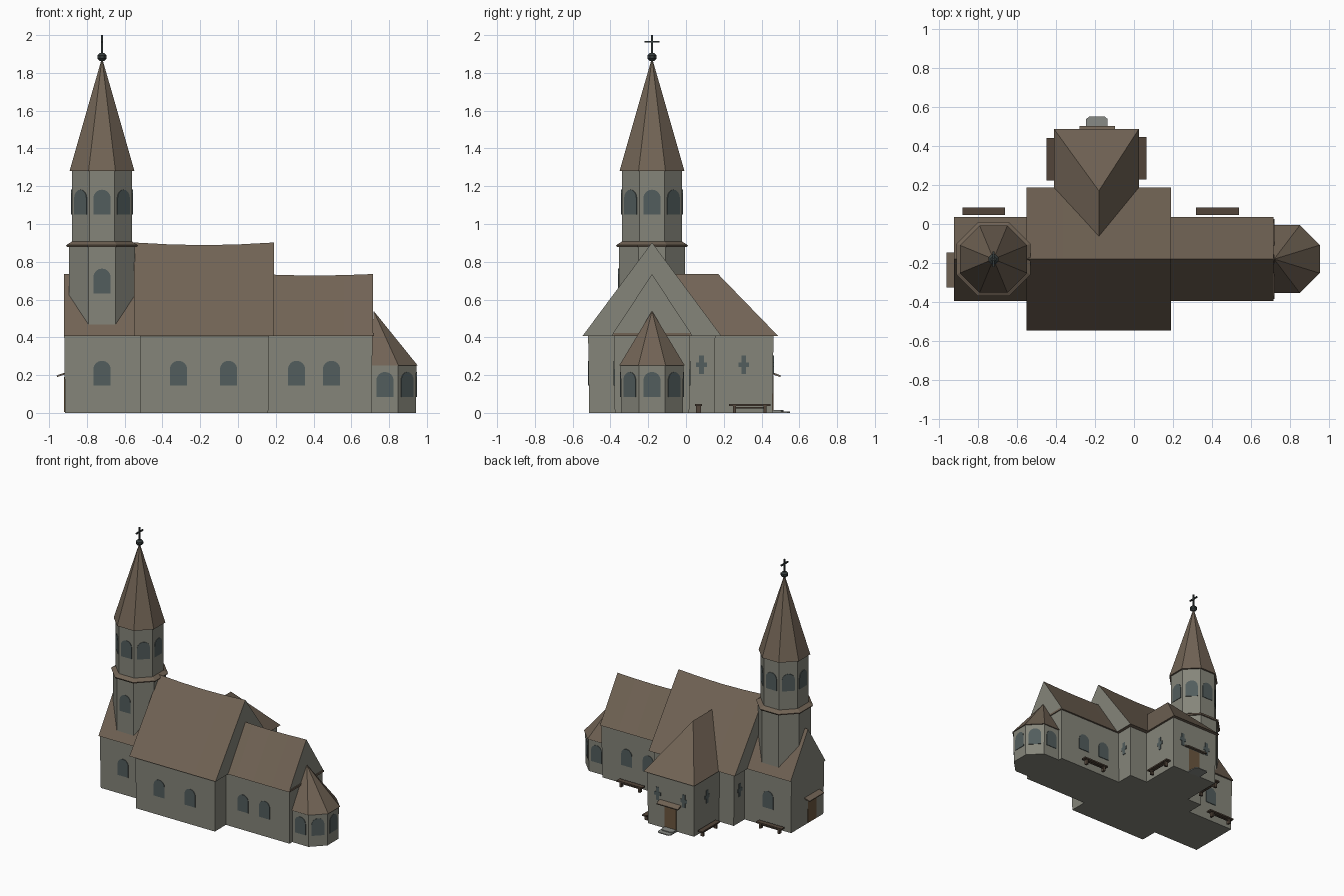
import bpy, bmesh, math
from mathutils import Vector

if "Cube" in bpy.data.objects:
    bpy.data.objects.remove(bpy.data.objects["Cube"])


def colour(name, r, g, b):
    m = bpy.data.materials.new(name)
    m.diffuse_color = (r, g, b, 1)
    m.use_nodes = True
    m.node_tree.nodes["Principled BSDF"].inputs["Base Color"].default_value = m.diffuse_color
    return m


WALL = colour("grey plaster", 0.235, 0.235, 0.195)
ROOF = colour("brown shingles", 0.165, 0.125, 0.09)
GLASS = colour("dark glass", 0.085, 0.11, 0.11)
DOOR = colour("door wood", 0.15, 0.095, 0.05)
BENCH = colour("bench wood", 0.085, 0.06, 0.042)
IRON = colour("dark iron", 0.035, 0.045, 0.045)
STONE = colour("step stone", 0.25, 0.26, 0.24)
YC, TX, EAVE = -0.18, -0.72, 0.408      # church axis, tower centre, eaves height


def loft(name, parts, *mats, rule=None):
    """One object from several lofts, each a list of rings of equal length."""
    bm = bmesh.new()
    for rings in parts:
        vs = [[bm.verts.new(p) for p in ring] for ring in rings]
        n = len(vs[0])
        for a, b in zip(vs, vs[1:]):
            for i in range(n):
                j = (i + 1) % n
                bm.faces.new((a[i], a[j], b[j], b[i]))
        bm.faces.new(vs[0])
        bm.faces.new(vs[-1])
    bmesh.ops.recalc_face_normals(bm, faces=bm.faces)
    if rule:
        for f in bm.faces:
            f.material_index = rule(f.normal)
    me = bpy.data.meshes.new(name)
    bm.to_mesh(me)
    bm.free()
    ob = bpy.data.objects.new(name, me)
    for m in mats:
        me.materials.append(m)
    bpy.context.collection.objects.link(ob)
    return ob


def rect(x0, x1, y0, y1, z):
    return [(x0, y0, z), (x1, y0, z), (x1, y1, z), (x0, y1, z)]


def box(x0, x1, y0, y1, z0, z1):
    return [rect(x0, x1, y0, y1, z0), rect(x0, x1, y0, y1, z1)]


def walls(name, x0, x1, y0, y1):
    d = 0.005                            # walls lean out a touch
    loft(name, [[rect(x0 + d, x1 - d, y0 + d, y1 - d, 0), rect(x0, x1, y0, y1, EAVE)]], WALL)


def octagon(apothem, z, cx=TX, cy=YC):
    r = apothem / math.cos(math.pi / 8)
    return [(cx + r * math.cos(math.pi / 8 + k * math.pi / 4),
             cy + r * math.sin(math.pi / 8 + k * math.pi / 4), z) for k in range(8)]


def gable_roof(name, x0, x1, half, ridge, sag):
    rings = []
    for i in range(5):
        t = i / 4
        z = ridge - sag * math.sin(math.pi * t)
        x = x0 + (x1 - x0) * t
        rings.append([(x, YC - half, EAVE), (x, YC, z), (x, YC + half, EAVE)])
    loft(name, [rings], ROOF, WALL, rule=lambda n: int(abs(n.x) > 0.9))


def plate(name, outline, x, y, z, deg, mat, depth=0.004):
    """Thin plate on a wall whose outward direction is deg."""
    a = math.radians(deg)
    n = Vector((math.cos(a), math.sin(a), 0))
    u = Vector((-math.sin(a), math.cos(a), 0))
    o = Vector((x, y, z))
    loft(name, [[[o + u * p + Vector((0, 0, q)) + n * d for p, q in outline]
                 for d in (-0.004, depth)]], mat)


def arch(w, h):
    r = w / 2
    return [(-r, 0), (r, 0)] + [(r * math.cos(k * math.pi / 8), h - r + r * math.sin(k * math.pi / 8))
                                for k in range(9)]


def quad(w, h):
    return [(-w / 2, 0), (w / 2, 0), (w / 2, h), (-w / 2, h)]


q = [(0.012, 0.05), (0.012, 0.013), (0.028, 0.013)]
CROSS = (q + [(x, -y) for x, y in reversed(q)] + [(-x, -y) for x, y in q]
         + [(-x, y) for x, y in reversed(q)])
WINDOW = arch(0.092, 0.132)

# Main bodies
walls("nave_walls", -0.52, 0.165, YC - 0.338, YC + 0.335)
walls("long_walls", -0.92, 0.712, YC - 0.202, YC + 0.202)
walls("transept_walls", -0.395, 0.01, 0.0, 0.463)

# Roofs with gently sagging ridges
gable_roof("nave_roof", -0.55, 0.19, 0.367, 0.902, 0.014)
gable_roof("choir_roof", 0.1, 0.714, 0.215, 0.735, 0.008)
gable_roof("west_roof", -0.922, -0.5, 0.215, 0.735, 0.0)
loft("transept_roof", [[[(-0.41, -0.1, EAVE), (-0.18, -0.1, 0.735), (0.025, -0.1, EAVE)],
                        [(-0.41, 0.487, EAVE), (-0.18, 0.17, 0.735), (0.025, 0.487, EAVE)]]], ROOF)
loft("choir_gable_ledge", [box(0.705, 0.72, YC - 0.205, YC + 0.205, EAVE, 0.422)], ROOF)

# Tower
loft("tower_lower", [[octagon(0.175, 0.3), octagon(0.175, 0.885)]], WALL)
loft("tower_ledge", [[octagon(0.185, 0.878), octagon(0.19, 0.888), octagon(0.158, 0.908)]], ROOF)
loft("tower_belfry", [[octagon(0.159, 0.89), octagon(0.159, 1.285)]], WALL)
loft("spire", [[octagon(0.172, 1.28), octagon(0.003, 1.87)]], ROOF)
loft("finial_ball", [[octagon(0.012, 1.862), octagon(0.025, 1.876), octagon(0.025, 1.892),
                      octagon(0.012, 1.905)]], IRON)
loft("spire_cross", [box(TX - 0.006, TX + 0.006, YC - 0.006, YC + 0.006, 1.85, 2.0),
                     box(TX - 0.005, TX + 0.005, YC - 0.04, YC + 0.04, 1.96, 1.97)], IRON)
for k in range(8):
    a = k * math.pi / 4
    plate("belfry_window", WINDOW, TX + 0.159 * math.cos(a), YC + 0.159 * math.sin(a), 1.05, k * 45, GLASS)
plate("tower_window", WINDOW, TX, YC - 0.175, 0.632, -90, GLASS)

# Apse
AX = 0.778


def apse_ring(ap, z):
    o = octagon(ap, z, AX)
    return [(0.705, YC - ap, z), o[6], o[7], o[0], o[1], (0.705, YC + ap, z)]


loft("apse_walls", [[apse_ring(0.164, 0), apse_ring(0.166, 0.252)]], WALL)
eaves = apse_ring(0.174, 0.25)
tip = Vector((0.718, YC, 0.54))
loft("apse_roof", [[eaves, [Vector(p).lerp(tip, 0.99) for p in eaves]]], ROOF)
for k in range(-2, 3):
    a = k * math.pi / 4
    plate("apse_window", WINDOW, AX + 0.165 * math.cos(a), YC + 0.165 * math.sin(a), 0.085, k * 45, GLASS)

# Arched side windows
for x in (-0.72, 0.31, 0.495):
    plate("south_window", WINDOW, x, YC - 0.2, 0.144, -90, GLASS)
    plate("north_window", WINDOW, x, YC + 0.2, 0.144, 90, GLASS)
for x in (-0.315, -0.05):
    plate("nave_window", WINDOW, x, YC - 0.336, 0.144, -90, GLASS)

# Cross-shaped windows
for x, y, d in ((0.163, 0.082, 0), (0.008, 0.305, 0), (-0.518, 0.082, 180), (-0.393, 0.305, 180),
                (-0.08, 0.461, 90), (-0.305, 0.461, 90)):
    plate("cross_window", CROSS, x, y, 0.255, d, GLASS)

# Doors with canopies, and north steps
plate("north_door", quad(0.1, 0.185), -0.19, 0.459, 0.012, 90, DOOR)
plate("west_door", quad(0.1, 0.185), -0.916, -0.235, 0.004, 180, DOOR)
loft("north_canopy", [[[(x, 0.455, 0.205), (x, 0.5, 0.19), (x, 0.502, 0.198), (x, 0.455, 0.216)]
                       for x in (-0.28, -0.097)]], ROOF)
loft("west_canopy", [[[(-0.91, y, 0.205), (-0.958, y, 0.19), (-0.96, y, 0.198), (-0.91, y, 0.216)]
                      for y in (-0.325, -0.145)]], ROOF)


def step(w, y, z):
    return [[(-0.19 + s, t, h) for s, t in ((-w, 0.45), (w, 0.45), (w, y - 0.012), (w - 0.015, y),
                                            (-w + 0.015, y), (-w, y - 0.012))] for h in (0, z)]


loft("north_steps", [step(0.055, 0.55, 0.007), step(0.05, 0.515, 0.014)], STONE)


# Benches along the walls
def bench(name, cx, cy, along_x):
    def part(a, w, z0, z1, l):
        if along_x:
            return box(cx + a - l, cx + a + l, cy - w, cy + w, z0, z1)
        return box(cx - w, cx + w, cy + a - l, cy + a + l, z0, z1)
    loft(name, [part(0, 0.019, 0.037, 0.048, 0.11)]
         + [part(a, 0.013, 0, 0.04, 0.008) for a in (-0.08, 0.08)]
         + [part(0, 0.004, 0.022, 0.03, 0.08)], BENCH)


bench("choir_bench", 0.428, 0.066, True)
bench("west_bench", -0.77, 0.066, True)
bench("transept_east_bench", 0.045, 0.337, False)
bench("transept_west_bench", -0.43, 0.332, False)
